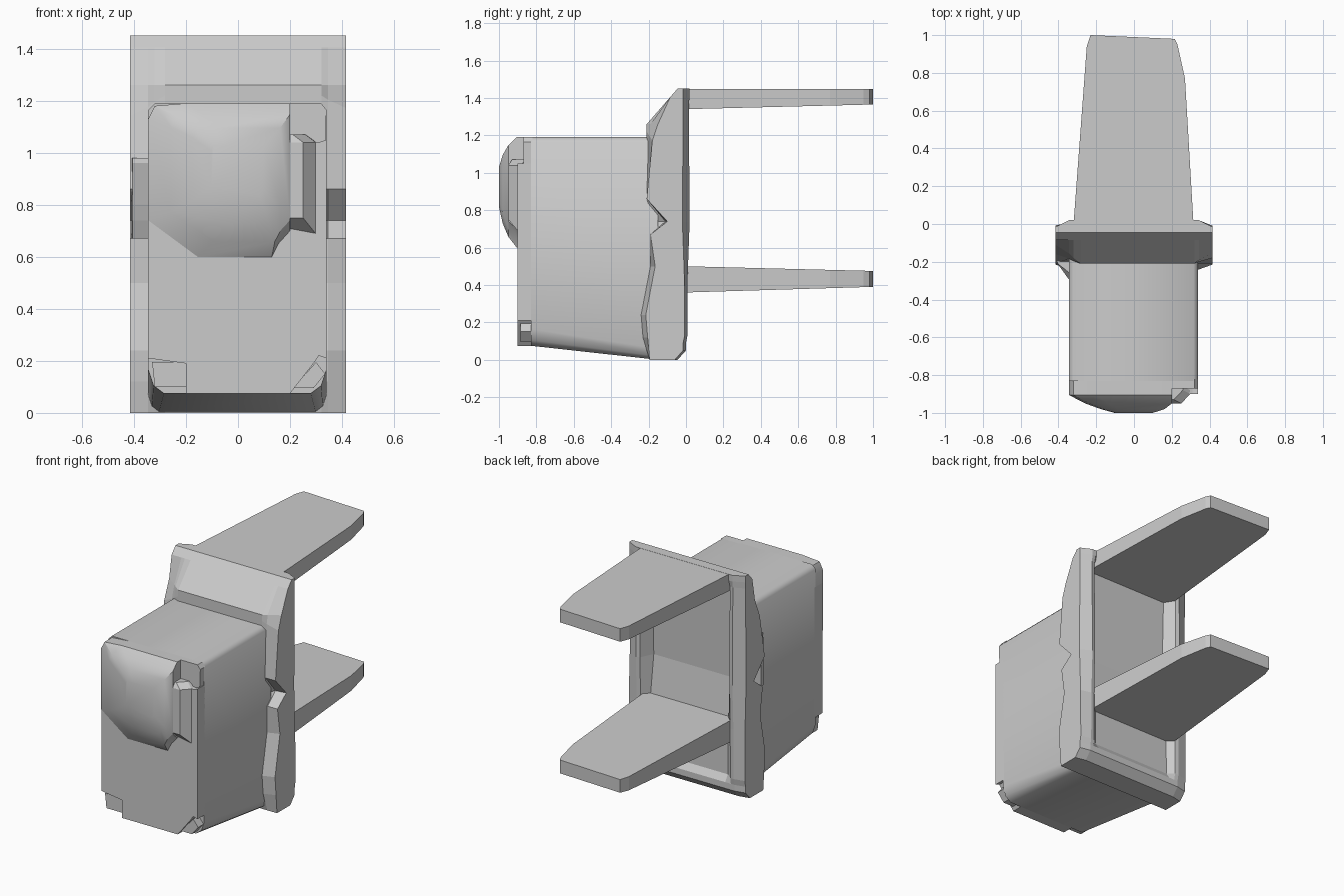
import bpy
import bmesh

cube = bpy.data.objects.get("Cube")
if cube:
    bpy.data.objects.remove(cube, do_unlink=True)

grey = bpy.data.materials.new("plain_grey")
grey.use_nodes = True
COLOR = (0.6, 0.6, 0.6, 1)
grey.diffuse_color = COLOR
grey.node_tree.nodes["Principled BSDF"].inputs["Base Color"].default_value = COLOR


def loft(name, rings, smooth=None):
    """Skin a row of equal-length closed rings and cap both ends."""
    bm = bmesh.new()
    rows = [[bm.verts.new(p) for p in ring] for ring in rings]
    n = len(rows[0])
    for a, b in zip(rows, rows[1:]):
        for i in range(n):
            j = (i + 1) % n
            bm.faces.new((a[i], a[j], b[j], b[i]))
    bm.faces.new(rows[0][::-1])
    bm.faces.new(rows[-1])
    bmesh.ops.recalc_face_normals(bm, faces=bm.faces)
    mesh = bpy.data.meshes.new(name)
    bm.to_mesh(mesh)
    bm.free()
    mesh.materials.append(grey)
    obj = bpy.data.objects.new(name, mesh)
    bpy.context.collection.objects.link(obj)
    if smooth:
        bpy.ops.object.select_all(action='DESELECT')
        obj.select_set(True)
        bpy.context.view_layer.objects.active = obj
        bpy.ops.object.shade_smooth_by_angle(angle=smooth)
    return obj


def xz_ring(outline, y):
    return [(x, y, z) for x, z in outline]


def prism(name, outline, y0, y1):
    return loft(name, [xz_ring(outline, y) for y in (y0, y1)])


# Main body: chamfered edges, underside rising towards the front
def body_ring(y, low, notch):
    return xz_ring([(-0.345 + notch, low), (0.34 - notch, low),
                    (0.34 - notch / 3, low + notch / 2), (0.34, low + notch * 1.5),
                    (0.34, 1.165), (0.315, 1.19), (-0.32, 1.19),
                    (-0.345, 1.165), (-0.345, low + notch * 1.5),
                    (-0.345 + notch / 3, low + notch / 2)], y)


loft("body", [body_ring(-0.15, 0.0, 0.04), body_ring(-0.83, 0.075, 0.06)],
     smooth=0.8)
prism("body_front", [(-0.2, 0.075), (0.2, 0.075), (0.29, 0.19), (0.31, 0.22),
                     (0.34, 0.21), (0.34, 1.05), (0.31, 1.04), (0.2, 1.06),
                     (0.2, 1.17), (-0.3, 1.17), (-0.345, 1.05),
                     (-0.345, 0.21), (-0.2, 0.19)], -0.82, -0.9)

# Blocks in the notched corners
prism("lower_right_foot", [(-0.32, 0.1), (-0.2, 0.1), (-0.2, 0.195),
                           (-0.33, 0.195)], -0.8, -0.885)
prism("lower_left_foot", [(0.21, 0.095), (0.29, 0.095), (0.335, 0.15),
                          (0.3, 0.195)], -0.8, -0.885)
prism("upper_left_knob", [(0.19, 1.03), (0.335, 1.03), (0.34, 1.165),
                          (0.32, 1.19), (0.19, 1.19)], -0.82, -0.87)

# Faceted bulge on the upper front
BULGE = [(-0.155, 0.6), (0.13, 0.6), (0.155, 0.65), (0.2, 0.7), (0.2, 1.19),
         (-0.2, 1.19), (-0.32, 1.18), (-0.345, 1.13), (-0.345, 0.74)]


def bulge_ring(y, cx, s, t):
    cz = 0.94
    return xz_ring([(cx + (x - cx) * s, cz + (z - cz) * t) for x, z in BULGE], y)


loft("front_bulge", [bulge_ring(-0.83, 0, 1, 1), bulge_ring(-0.905, 0, 1, 1),
                     bulge_ring(-0.95, 0.2, 0.84, 0.83),
                     bulge_ring(-0.98, 0.1, 0.62, 0.62),
                     bulge_ring(-1.0, 0.04, 0.37, 0.36)], smooth=0.5)

# Slanted clip beside the bulge
CLIP = [(0.19, -0.88), (0.3, -0.88), (0.298, -0.9), (0.25, -0.95), (0.19, -0.95)]
loft("front_clip", [[(x, y, z + (0.06 if low and y < -0.92 else 0)) for x, y in CLIP]
                    for z, low in ((0.69, True), (1.04, False))]
     + [[(x - (0.04 if x > 0.2 else 0), y + 0.02, 1.07) for x, y in CLIP]])


# Back plate: side profiles lofted across the width, with a shallow hollow back.
# The cut value sinks the sloping shoulder at the upper corners.
def plate_ring(x, back, hollow, waist, lip, cut=0.0):
    base = min(back, 0)
    pts = [(base - 0.045, 0.0), (-0.195, 0.0), (lip, 0.12), (lip - 0.01, 0.24),
           (lip + 0.04, 0.5), (-0.19, 0.67), (waist, 0.74), (-0.21, 0.86),
           (-0.21 + 0.05 * cut, 1.22 - 0.08 * cut), (-0.21 + 0.1 * cut, 1.26),
           (-0.084, 1.405), (-0.045, 1.45), (back, 1.45), (back, 1.41),
           (hollow, 1.37), (hollow * 1.3, 0.74), (hollow * 0.6, 0.45),
           (hollow * 0.5, 0.13), (base, 0.09), (base, 0.05)]
    return [(x, y, z) for y, z in pts]


loft("back_plate", [plate_ring(-0.415, -0.015, -0.015, -0.1, -0.205, 1),
                    plate_ring(-0.345, 0.02, 0.015, -0.11, -0.23, 0.55),
                    plate_ring(-0.32, 0.02, 0.01, -0.17, -0.23, 0.3),
                    plate_ring(-0.28, 0.02, -0.055, -0.19, -0.21),
                    plate_ring(0.28, 0.02, -0.055, -0.19, -0.21),
                    plate_ring(0.32, 0.02, 0.01, -0.17, -0.23),
                    plate_ring(0.345, 0.02, 0.015, -0.11, -0.23, 0.2),
                    plate_ring(0.415, -0.015, -0.015, -0.1, -0.205, 0.6)])

# Wedge clip on the right flank
loft("side_clip", [[(-0.34, -0.18, z), (-0.41, -0.18, z),
                    (-0.405, -0.21, z), (-0.34, y, z)]
                   for z, y in ((0.67, -0.22), (0.74, -0.28), (0.8, -0.3),
                                (0.96, -0.3), (0.98, -0.26))])

# Two tapering rear arms, rooted inside the hollow
ARM = [(-0.32, 0), (-0.25, 0.94), (-0.23, 1.0), (0.215, 0.98),
       (0.23, 0.95), (0.27, 0.77), (0.315, 0)]


def arm(name, root, tip, inner):
    rings = []
    for z0, z1, y0 in zip(root, tip, inner):
        ring = [(x, y, z0 + (z1 - z0) * y) for x, y in ARM]
        rings.append(ring + [(0.315, y0, z0), (-0.32, y0, z0)])
    loft(name, rings)


arm("upper_arm", (1.34, 1.449), (1.365, 1.449), (-0.11, -0.03))
arm("lower_arm", (0.36, 0.5), (0.39, 0.475), (-0.08, -0.08))
